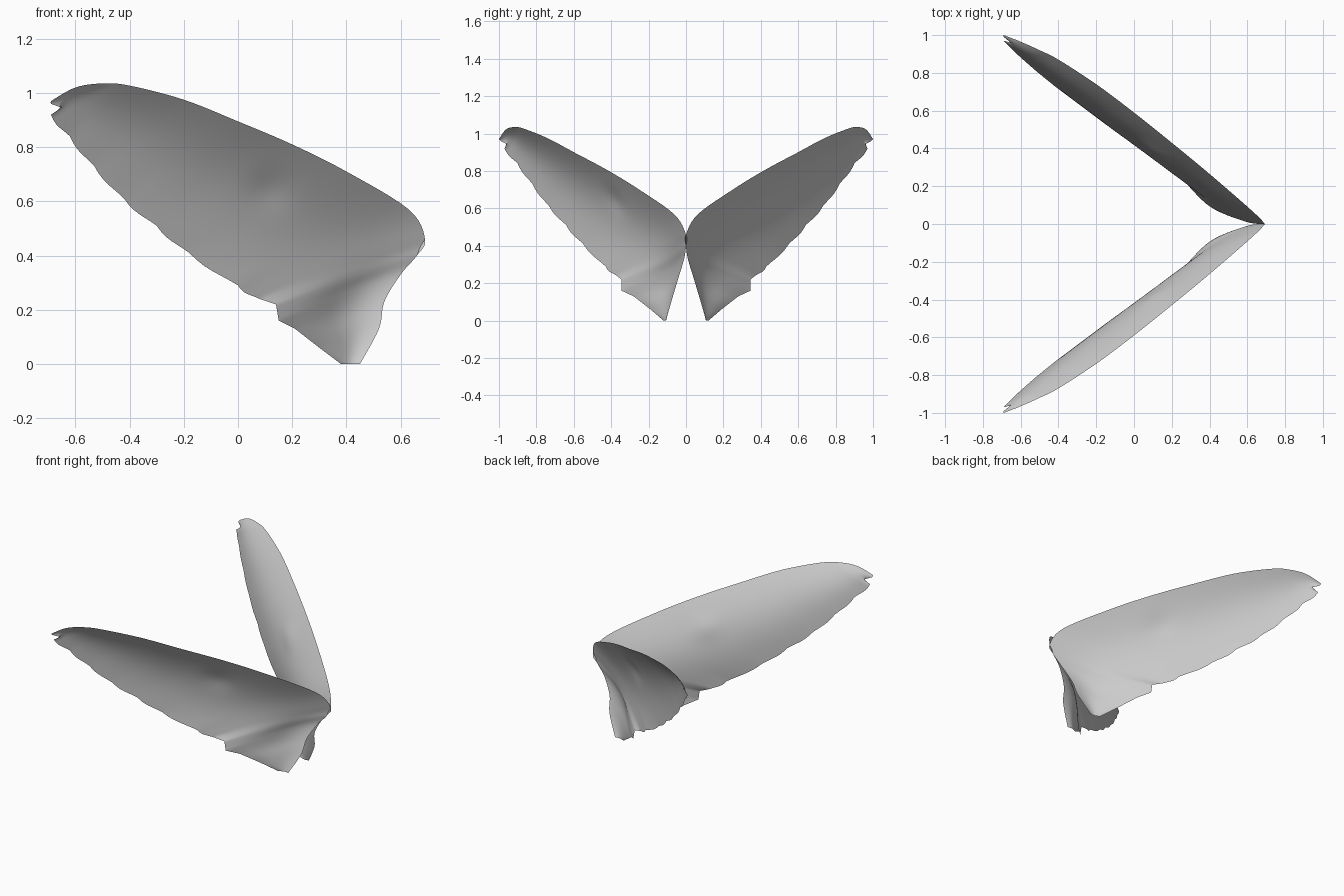
import bpy, bmesh, math
from mathutils import Vector

if "Cube" in bpy.data.objects:
    bpy.data.objects.remove(bpy.data.objects["Cube"])

mat = bpy.data.materials.new("soft grey")
mat.use_nodes = True
grey = (0.6, 0.6, 0.6, 1)
mat.diffuse_color = grey
mat.node_tree.nodes["Principled BSDF"].inputs["Base Color"].default_value = grey

# Leading edge from the root, over the shoulder, out to the tip
LEADING = [(.45, .11, 0), (.52, .07, .13), (.54, .04, .23), (.6, .01, .33),
           (.66, 0, .4), (.69, 0, .46), (.63, .065, .57), (.4, .265, .71),
           (.2, .43, .81), (0, .59, .895), (-.2, .74, .975), (-.4, .87, 1.027),
           (-.5, .92, 1.035), (-.6, .965, 1.02), (-.69, 1, .97)]
# Trailing edge, one point per feather end
TRAILING = [(.38, .12, 0), (.3, .19, .06), (.21, .28, .13), (.15, .345, .16),
            (.14, .345, .22), (.08, .37, .24), (0, .43, .29), (-.18, .55, .41),
            (-.3, .64, .51), (-.42, .73, .61), (-.53, .82, .73), (-.62, .9, .84),
            (-.69, .97, .92), (-.65, .96, .945), (-.69, .99, .96)]
LEADING = [Vector(p) for p in LEADING]
TRAILING = [Vector(p) for p in TRAILING]
# Trailing edge with the feather ends evened out
EVEN = [TRAILING[0]] + [(a + 2 * b + c) / 4 for a, b, c in
                        zip(TRAILING, TRAILING[1:], TRAILING[2:])] + [TRAILING[-1]]
STEPS, ROWS = 6, 28
INWARD = Vector((-.59, -.81, 0))
FEATHER = Vector((-.5, .36, -.8))


def smooth_point(pts, i, f):
    """Smooth curve through the points."""
    a, b, c, d = (pts[max(0, min(len(pts) - 1, k))] for k in range(i - 1, i + 3))
    return b + f * ((c - a) + f * ((2 * a - 5 * b + 4 * c - d)
                    + f * (3 * (b - c) + d - a))) / 2


def wing_point(i, f, t):
    top = smooth_point(LEADING, i, f)
    even = smooth_point(EVEN, i, f)
    low = TRAILING[i].lerp(TRAILING[i + 1], f)
    if 5 <= i < 12:
        low += FEATHER * 0.01 * math.sin(math.pi * f ** 1.5)
    p = top.lerp(even, t) + (low - even) * t ** 5
    # Camber: a trough nearer the leading edge at the root, centred further out
    root = min(1, max(0, (8 - i - f) / 6))
    skew = 0.5 * root * root * (3 - 2 * root)
    depth = 0.045 * math.tanh((top - even).length / 0.4)
    push = depth * math.sin(math.pi * t) * (1 + skew * math.cos(math.pi * t))
    # Wrist dimple
    push += 0.01 * math.exp(-((p.x - .14) ** 2 + (p.z - .64) ** 2) / .07 ** 2)
    return p + INWARD * push


def make_wing(name, side):
    bm = bmesh.new()
    grid = []
    last = len(LEADING) - 1
    for k in range(last * STEPS + 1):
        i = min(k // STEPS, last - 1)
        f = k / STEPS - i
        column = []
        for r in range(ROWS + 1):
            p = wing_point(i, f, r / ROWS)
            column.append(bm.verts.new((p.x, p.y * side, p.z)))
        grid.append(column)
    for a, b in zip(grid, grid[1:]):
        for r in range(ROWS):
            quad = (a[r], a[r + 1], b[r + 1], b[r])
            bm.faces.new(quad if side > 0 else quad[::-1])
    mesh = bpy.data.meshes.new(name)
    bm.to_mesh(mesh)
    bm.free()
    mesh.materials.append(mat)
    mesh.shade_smooth()
    wing = bpy.data.objects.new(name, mesh)
    bpy.context.collection.objects.link(wing)


make_wing("front_wing", -1)
make_wing("back_wing", 1)
